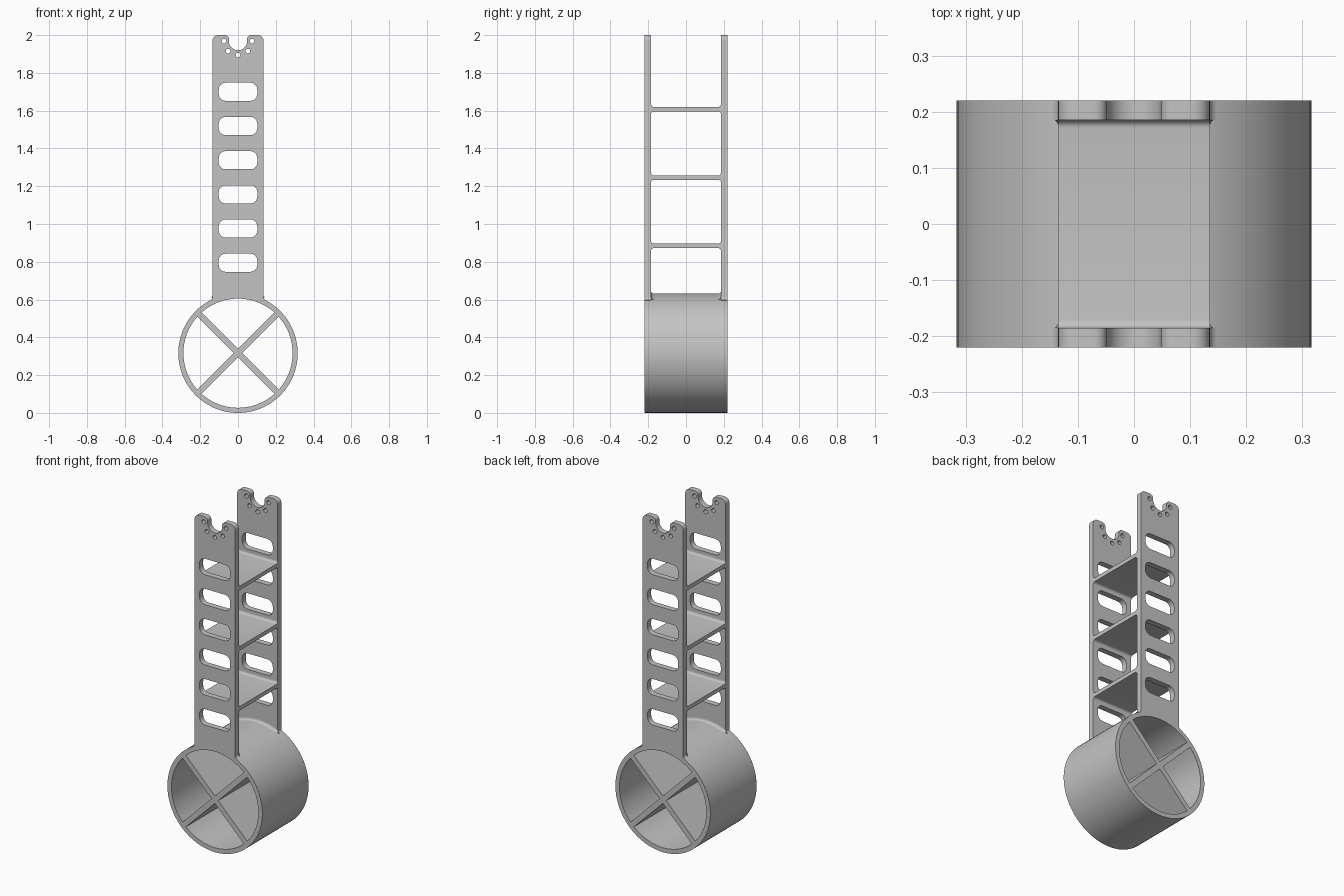
import bpy
import bmesh
from math import sin, cos, asin, atan2, hypot, radians, pi, sqrt
from mathutils import Matrix

if "Cube" in bpy.data.objects:
    bpy.data.objects.remove(bpy.data.objects["Cube"], do_unlink=True)

DRUM_R, DRUM_IN, DEPTH = 0.316, 0.289, 0.22
PLATE_W, PLATE_IN, TOP = 0.135, 0.185, 2.0

grey = bpy.data.materials.new("plain grey")
grey.use_nodes = True
grey.diffuse_color = (0.55, 0.55, 0.55, 1)
grey.node_tree.nodes["Principled BSDF"].inputs["Base Color"].default_value = grey.diffuse_color


def arc(cx, cy, r, a0, a1, n=8):
    """Points on an arc, angles in degrees."""
    return [(cx + r * cos(radians(a0 + (a1 - a0) * i / n)),
             cy + r * sin(radians(a0 + (a1 - a0) * i / n))) for i in range(n + 1)]


def circle(cx, cy, r, n=16):
    return arc(cx, cy, r, 0, 360, n)[:-1]


def rounded_slot(cz, half_w, half_h, r):
    pts = []
    for k, (sx, sz) in enumerate([(1, 1), (-1, 1), (-1, -1), (1, -1)]):
        pts += arc(sx * (half_w - r), cz + sz * (half_h - r), r, 90 * k, 90 * k + 90, 6)
    return pts


def finish(name, bm):
    bmesh.ops.recalc_face_normals(bm, faces=bm.faces[:])
    mesh = bpy.data.meshes.new(name)
    bm.to_mesh(mesh)
    bm.free()
    mesh.materials.append(grey)
    obj = bpy.data.objects.new(name, mesh)
    bpy.context.collection.objects.link(obj)
    bpy.ops.object.select_all(action='DESELECT')
    obj.select_set(True)
    bpy.context.view_layer.objects.active = obj
    bpy.ops.object.shade_smooth_by_angle(angle=radians(30))
    return obj


def extrude_loops(name, loops, to_3d, offset):
    """Fill an outline with holes, then extrude it by offset."""
    bm = bmesh.new()
    for loop in loops:
        vs = [bm.verts.new(to_3d(*p)) for p in loop]
        for a, b in zip(vs, vs[1:] + vs[:1]):
            bm.edges.new((a, b))
    bmesh.ops.remove_doubles(bm, verts=bm.verts[:], dist=1e-5)
    bmesh.ops.triangle_fill(bm, edges=bm.edges[:], use_beauty=True)
    ext = bmesh.ops.extrude_face_region(bm, geom=bm.faces[:], use_keep_orig=True)
    moved = [g for g in ext["geom"] if isinstance(g, bmesh.types.BMVert)]
    bmesh.ops.translate(bm, verts=moved, vec=offset)
    return finish(name, bm)


# Drum: ring with four crossed spokes left between quadrant openings
half_t = 0.016
gap = asin(half_t / DRUM_IN) * 180 / pi
openings = []
for k in range(4):
    a = 45 + 90 * k
    d = half_t * sqrt(2)
    corner = (d * cos(radians(a + 45)), DRUM_R + d * sin(radians(a + 45)))
    openings.append([corner] + arc(0, DRUM_R, DRUM_IN, a + gap, a + 90 - gap, 24))
extrude_loops("drum", [circle(0, DRUM_R, DRUM_R, 96)] + openings,
              lambda x, z: (x, -DEPTH, z), (0, 2 * DEPTH, 0))

# Side plate outline: half profile from drum flare up to the notch, then mirrored
flare = 0.02
fx = PLATE_W + flare
fz = sqrt((DRUM_R + flare) ** 2 - fx ** 2)
foot = atan2(fz, fx) * 180 / pi
notch_z, notch_r, lip = 1.968, 0.048, 0.022
half = arc(0, DRUM_R, DRUM_R - 0.003, 90, foot, 12)
half += arc(fx, DRUM_R + fz, flare, foot + 180, 180, 6)
half += arc(PLATE_W - 0.03, TOP - 0.03, 0.03, 0, 90)
half += arc(notch_r + lip, TOP - lip, lip, 90, 180)
half += arc(0, notch_z, notch_r, 0, -90, 12)
outline = half + [(-x, z) for x, z in reversed(half[1:-1])]

# Openings: ladder slots and the fan of bolt holes around the notch
cuts = [rounded_slot(0.795 + 0.181 * i, 0.102, 0.048, 0.036) for i in range(6)]
for a in range(180, 361, 45):
    cuts.append(circle(0.074 * cos(radians(a)), notch_z + 0.074 * sin(radians(a)), 0.0125))
for name, y in (("front_plate", -DEPTH), ("back_plate", PLATE_IN)):
    extrude_loops(name, [outline] + cuts, lambda x, z, y=y: (x, y, z),
                  (0, DEPTH - PLATE_IN, 0))

# Shelves between the plates, with filleted ends
fil, thick = 0.014, 0.012
for name, z in (("lower_shelf", 0.884), ("middle_shelf", 1.245), ("upper_shelf", 1.608)):
    c = PLATE_IN - fil
    upper = arc(c, thick + fil, fil, 0, -90, 6)
    upper += [(-y, h) for y, h in reversed(upper)]
    profile = upper + [(y, -h) for y, h in reversed(upper)]
    extrude_loops(name, [profile], lambda y, h, z=z: (-PLATE_W, y, z + h),
                  (2 * PLATE_W, 0, 0))

# Curved fillets where the plates' inner faces meet the drum
span = asin(PLATE_W / DRUM_R)
section = arc(PLATE_IN - fil, DRUM_R + fil, fil, -90, 0, 6) + [(PLATE_IN, DRUM_R - 0.003)]
for name, side in (("front_drum_fillet", -1), ("back_drum_fillet", 1)):
    bm = bmesh.new()
    vs = [bm.verts.new((0, side * y, r)) for y, r in section]
    face = bm.faces.new(vs)
    bmesh.ops.rotate(bm, verts=vs, cent=(0, 0, 0), matrix=Matrix.Rotation(-span, 3, 'Y'))
    end = bmesh.ops.spin(bm, geom=[face], cent=(0, 0, 0), axis=(0, 1, 0),
                         angle=2 * span, steps=16)
    bmesh.ops.translate(bm, verts=bm.verts[:], vec=(0, 0, DRUM_R))
    finish(name, bm)
